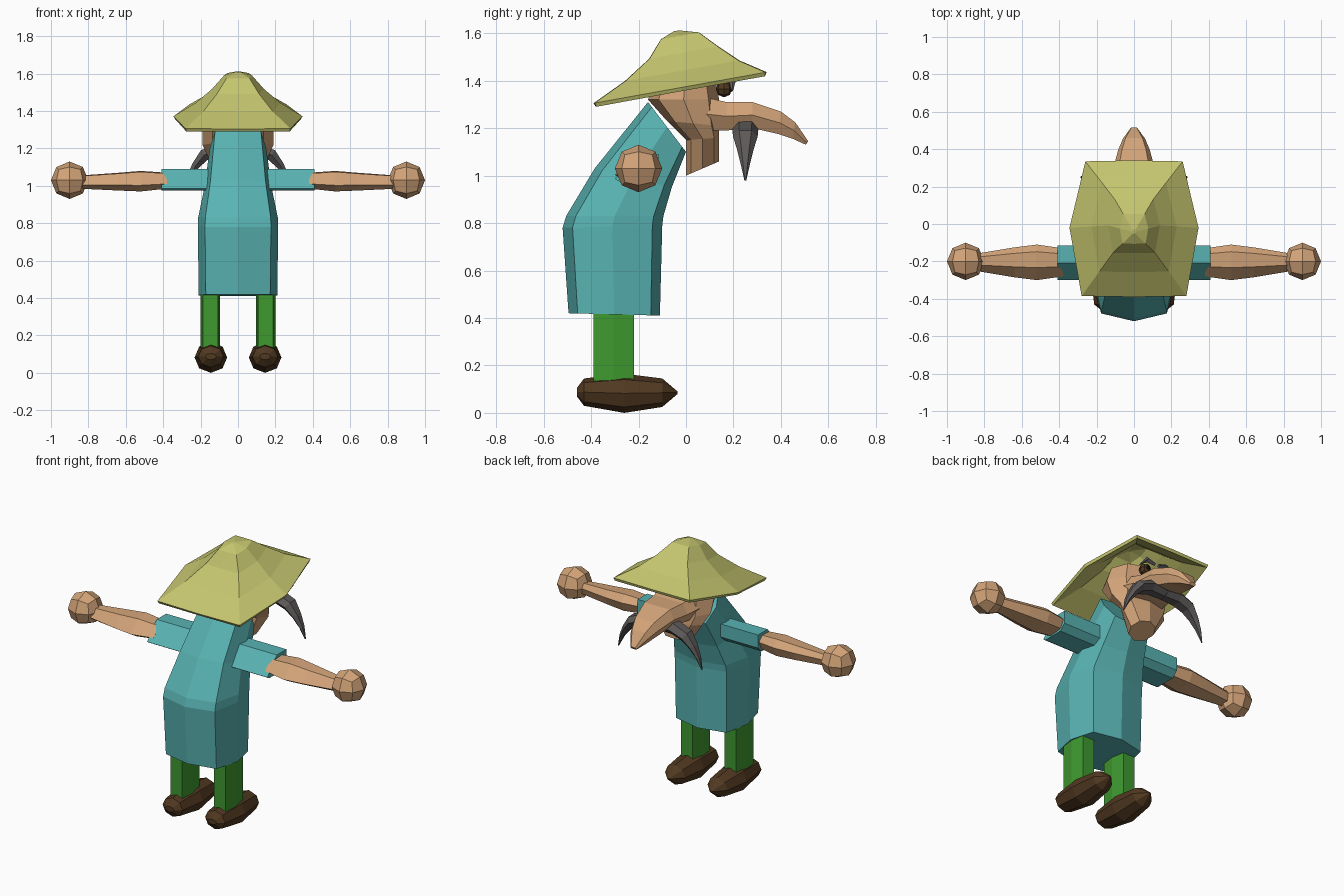
import bpy
import bmesh
from mathutils import Vector

if "Cube" in bpy.data.objects:
    bpy.data.objects.remove(bpy.data.objects["Cube"])


def material(name, colour):
    mat = bpy.data.materials.new(name)
    mat.use_nodes = True
    mat.diffuse_color = (*colour, 1)
    mat.node_tree.nodes["Principled BSDF"].inputs["Base Color"].default_value = (*colour, 1)
    return mat


STRAW = material("straw", (0.56, 0.56, 0.16))
TEAL = material("teal cloth", (0.1, 0.45, 0.45))
SKIN = material("skin", (0.65, 0.37, 0.19))
GREEN = material("green cloth", (0.05, 0.32, 0.03))
BROWN = material("brown leather", (0.08, 0.04, 0.015))
GREY = material("grey hair", (0.11, 0.1, 0.1))
BLACK = material("black", (0.01, 0.008, 0.006))


def finish(name, bm, mat):
    bmesh.ops.recalc_face_normals(bm, faces=bm.faces)
    mesh = bpy.data.meshes.new(name)
    bm.to_mesh(mesh)
    bm.free()
    mesh.materials.append(mat)
    obj = bpy.data.objects.new(name, mesh)
    bpy.context.collection.objects.link(obj)
    return obj


def loft(name, rings, mat, caps=(True, True)):
    """Skin a row of rings that share a point count."""
    bm = bmesh.new()
    loops = [[bm.verts.new(p) for p in ring] for ring in rings]
    n = len(loops[0])
    for a, b in zip(loops, loops[1:]):
        for i in range(n):
            j = (i + 1) % n
            bm.faces.new((a[i], a[j], b[j], b[i]))
    for loop, cap in zip((loops[0], loops[-1]), caps):
        if cap:
            bm.faces.new(loop)
    return finish(name, bm, mat)


OCTAGON = ((0, 0), (0.15, 0.72), (0.5, 1), (0.85, 0.72), (1, 0))
BARREL = ((0, 0), (0.1, 0.82), (0.5, 1), (0.9, 0.82), (1, 0))
HEXAGON = ((0, 0.75), (0.5, 1), (1, 0.75))


def section(a, b, width, shape, cx=0):
    """Symmetric ring between two (y, z) points, bulging sideways by width."""
    half = [(Vector(a).lerp(Vector(b), t), f * width) for t, f in shape]
    back = [(p, -x) for p, x in reversed(half) if x > 0]
    return [(cx + x, p.x, p.y) for p, x in half + back]


def spine(name, rows, shape, mat, cx=0):
    return loft(name, [section(a, b, w, shape, cx) for a, b, w in rows], mat)


def ball(name, centre, size, mat):
    """Low-poly ball made from a rounded cube."""
    bm = bmesh.new()
    bmesh.ops.create_cube(bm, size=2)
    bmesh.ops.subdivide_edges(bm, edges=bm.edges[:], cuts=1, use_grid_fill=True)
    for v in bm.verts:
        v.co = Vector(centre) + v.co.normalized() * size
    return finish(name, bm, mat)


def limb(name, rows, shape, mat):
    """Limb along x; each row is x, low y, high y, low z, high z."""
    rings = [[(x, y0 + u * (y1 - y0), z0 + v * (z1 - z0)) for u, v in shape]
             for x, y0, y1, z0, z1 in rows]
    return loft(name, rings, mat)


# Stooped robe
spine("robe", [
    ((-0.495, 0.42), (-0.11, 0.41), 0.21),
    ((-0.52, 0.78), (-0.1, 0.79), 0.215),
    ((-0.505, 0.83), (-0.095, 0.83), 0.213),
    ((-0.385, 1.03), (-0.06, 0.95), 0.18),
    ((-0.16, 1.31), (0, 1.1), 0.15)], BARREL, TEAL)

# Head with jaw
spine("head", [
    ((0, 1.0), (0.14, 1.06), 0.08),
    ((0, 1.15), (0.14, 1.16), 0.16),
    ((-0.08, 1.23), (0.14, 1.21), 0.19),
    ((-0.16, 1.32), (0.14, 1.32), 0.19),
    ((-0.13, 1.4), (0.12, 1.42), 0.16)], OCTAGON, SKIN)

# Long drooping nose
spine("nose", [
    ((0.08, 1.19), (0.08, 1.33), 0.15),
    ((0.17, 1.19), (0.17, 1.31), 0.13),
    ((0.28, 1.2), (0.28, 1.31), 0.115),
    ((0.39, 1.175), (0.4, 1.27), 0.085),
    ((0.45, 1.155), (0.46, 1.225), 0.06),
    ((0.505, 1.13), (0.515, 1.145), 0.02)], HEXAGON, SKIN)

# Tilted straw hat: the brim outline shrinks towards the crown
BRIM = ((0, 0.34), (0.26, 0.335), (0.345, -0.02), (0.28, -0.385),
        (0, -0.39), (-0.28, -0.385), (-0.345, -0.02), (-0.26, 0.335))
hat_rings = []
for scale, rise, slide in ((1, 0, 0), (0.66, 0.07, 0), (0.4, 0.145, 0),
                           (0.22, 0.215, -0.02), (0.03, 0.235, -0.04)):
    hat_rings.append([(x * scale, y * scale + slide, 1.375 + 0.18 * y * scale + rise)
                      for x, y in BRIM])
hat = loft("straw_hat", hat_rings, STRAW, (False, True))
shell = hat.modifiers.new("thickness", "SOLIDIFY")
shell.thickness = 0.018
shell.offset = -1

SLEEVE = ((1, 1), (0.5, 1), (0, 0.1), (0.1, 0), (0.8, 0), (1, 0.3))
FOREARM = ((1, 0.65), (0.8, 1), (0.35, 0.95), (0, 0.3), (0.3, 0), (0.85, 0.1))

for side, s in (("left", 1), ("right", -1)):
    # Arm and fist
    limb(side + "_sleeve", [(s * x, -0.3, -0.115, 0.975, 1.09) for x in (0.1, 0.41)],
         SLEEVE, TEAL)
    limb(side + "_forearm", [
        (s * 0.38, -0.28, -0.13, 0.985, 1.07), (s * 0.52, -0.3, -0.11, 0.97, 1.08),
        (s * 0.64, -0.285, -0.125, 0.975, 1.07), (s * 0.85, -0.25, -0.16, 0.985, 1.055)],
        FOREARM, SKIN)
    ball(side + "_fist", (s * 0.9, -0.2, 1.03), 0.1, SKIN)

    # Leg and shoe
    spine(side + "_leg", [((-0.39, z), (-0.22, z), 0.053) for z in (0.1, 0.44)],
          HEXAGON, GREEN, s * 0.148)
    spine(side + "_shoe", [
        ((-0.46, 0.07), (-0.46, 0.105), 0.03),
        ((-0.43, 0.03), (-0.43, 0.145), 0.068),
        ((-0.26, 0), (-0.26, 0.165), 0.087),
        ((-0.1, 0.025), (-0.1, 0.145), 0.068),
        ((-0.035, 0.08), (-0.035, 0.09), 0.008)], OCTAGON, BROWN, s * 0.145)

    # Drooping half of the moustache, flattened across its path
    path = ((0, 1.19, 0.045), (0.1, 1.195, 0.055), (0.18, 1.165, 0.052),
            (0.225, 1.11, 0.035), (0.26, 1.05, 0.02), (0.285, 0.98, 0.004))
    strand = []
    for i, (x, z, r) in enumerate(path):
        before, after = path[max(i - 1, 0)], path[min(i + 1, len(path) - 1)]
        normal = Vector((before[1] - after[1], after[0] - before[0])).normalized() * r * 0.6
        strand.append([(s * (x + normal.x * v), 0.25 + r * u, z + normal.y * v)
                       for u, v in ((1, 0), (0.5, 1), (-0.5, 1), (-1, 0), (-0.5, -1), (0.5, -1))])
    loft(side + "_moustache", strand, GREY)

    # Eye and brow
    ball(side + "_eye", (s * 0.055, 0.16, 1.365), 0.035, BROWN)
    ball(side + "_pupil", (s * 0.055, 0.188, 1.365), 0.013, BLACK)
    loft(side + "_brow", [
        [(s * x, 0.195 + r * u, z + r * v) for u, v in ((1, 0), (0, 1), (-1, 0), (0, -1))]
        for x, z, r in ((0.015, 1.4, 0.012), (0.07, 1.41, 0.018), (0.12, 1.36, 0.004))], GREY)
